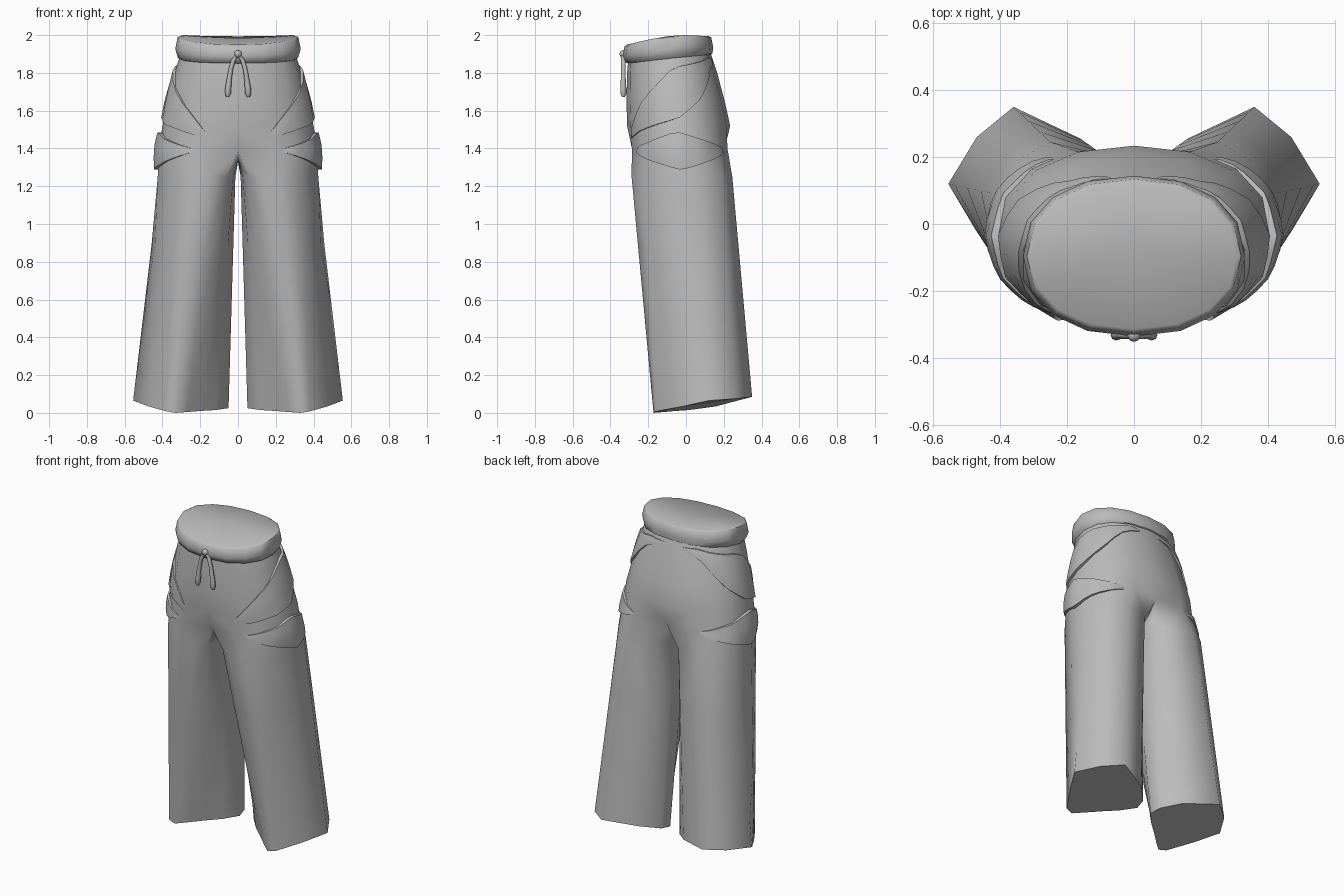
import bpy, bmesh, math
from mathutils import Vector
from mathutils.bvhtree import BVHTree

if "Cube" in bpy.data.objects:
    bpy.data.objects.remove(bpy.data.objects["Cube"])

cloth = bpy.data.materials.new("grey_cloth")
cloth.diffuse_color = (0.5, 0.5, 0.5, 1)
cloth.use_nodes = True
cloth.node_tree.nodes["Principled BSDF"].inputs["Base Color"].default_value = cloth.diffuse_color


def finish(name, bm, mirror=True, angle=50):
    bmesh.ops.recalc_face_normals(bm, faces=bm.faces)
    me = bpy.data.meshes.new(name)
    bm.to_mesh(me)
    bm.free()
    me.materials.append(cloth)
    ob = bpy.data.objects.new(name, me)
    bpy.context.collection.objects.link(ob)
    if mirror:
        mod = ob.modifiers.new("mirror", "MIRROR")
        mod.use_clip = True
        mod.merge_threshold = 0.002
    bpy.ops.object.select_all(action='DESELECT')
    bpy.context.view_layer.objects.active = ob
    ob.select_set(True)
    bpy.ops.object.shade_smooth_by_angle(angle=math.radians(angle))
    return ob


def arc(z, w, yf, yb, tilt=0.0, n=9):
    """Half outline from front centre, around the +x side, to back centre."""
    pts = []
    for i in range(n):
        a = -math.pi / 2 + math.pi * i / (n - 1)
        c, s = max(math.cos(a), 0), math.sin(a)
        x = w * c ** 0.9 if 0 < i < n - 1 else 0
        y = (yf + yb) / 2 + (yb - yf) / 2 * math.copysign(abs(s) ** 0.9, s)
        pts.append(Vector((x, y, z + tilt * (y + 0.1))))
    return pts


def bridge(bm, a, b, closed):
    n = len(a)
    for i in range(n if closed else n - 1):
        j = (i + 1) % n
        bm.faces.new((a[i], a[j], b[j], b[i]))


# Trousers: half pelvis lofted from open arcs, then one closed leg
bm = bmesh.new()
rows = [arc(1.90, .305, -.305, .125, .1), arc(1.80, .335, -.312, .165),
        arc(1.65, .372, -.315, .205), arc(1.52, .40, -.312, .234)]
split = arc(1.40, .42, -.305, .238)
split[0] = Vector((0, -.265, 1.385))
split[8] = Vector((0, .205, 1.40))
rows.append(split)
rings = [[bm.verts.new(p) for p in r] for r in rows]
for a, b in zip(rings, rings[1:]):
    bridge(bm, a, b, False)
saddle = [bm.verts.new(p) for p in ((0, .10, 1.345), (0, -.03, 1.33), (0, -.16, 1.34))]
last = rings[-1] + saddle

thigh = [(.055, -.235), (.13, -.278), (.23, -.288), (.345, -.22), (.425, -.06), (.415, .09),
         (.35, .19), (.25, .245), (.09, .205), (.022, .10), (.014, -.02), (.025, -.14)]
hem = [(.20, -.055, .01), (.27, -.12, .005), (.33, -.172, 0), (.38, -.16, .008),
       (.475, -.015, .035), (.555, .12, .065), (.47, .26, .075), (.36, .35, .085),
       (.16, .255, .06), (.065, .16, .035), (.05, .09, .025), (.12, .015, .015)]
for t in (0, .3, .6, .87, 1):
    ring = [bm.verts.new(Vector((p[0], p[1], 1.25)).lerp(Vector(q), t))
            for p, q in zip(thigh, hem)]
    bridge(bm, last, ring, True)
    last = ring
bm.faces.new(last)
bmesh.ops.recalc_face_normals(bm, faces=bm.faces)
surface = BVHTree.FromBMesh(bm)
finish("trousers", bm, angle=66)

# Waistband: bulging band whose closed top dips towards the front
bm = bmesh.new()
prev = None
for z, w, yf, yb, top in ((1.868, .300, -.300, .120, 0), (1.878, .318, -.322, .140, 0),
                          (1.925, .332, -.336, .144, .5), (1.988, .320, -.326, .134, 1),
                          (1.994, .308, -.314, .124, 1)):
    half = arc(z, w, yf, yb, .1 * (1 - top))
    for p in half:
        p.z -= top * (.055 * (max(0, -.05 - p.y) / .28) ** 1.3 + .06 * max(0, p.y - .02))
        p.z += .006 * top
    full = half + [Vector((-p.x, p.y, p.z)) for p in half[-2:0:-1]]
    ring = [bm.verts.new(p) for p in full]
    if prev:
        bridge(bm, prev, ring, True)
    prev = ring
centre = bm.verts.new((0, -.06, 1.982))
for a, b in zip(prev, prev[1:] + prev[:1]):
    bm.faces.new((a, b, centre))
finish("waistband", bm, mirror=False)


def at(table, t):
    for (a, p), (b, q) in zip(table, table[1:]):
        if t <= b:
            return p + (q - p) * (t - a) / (b - a)
    return table[-1][1]


def on_cloth(deg, z, lift):
    """Point on the trousers at an angle around the hip, lifted outwards."""
    d = Vector((math.cos(math.radians(deg)), math.sin(math.radians(deg)), 0))
    axis = Vector((.1, -.04, z))
    hit = surface.ray_cast(axis + d * 2, -d)[0]
    return (hit if hit else axis + d * .3) + d * lift


def pocket(name, top, bottom, lift, cols=16):
    """Raised patch between two edge curves, thickest at the side seam."""
    bm = bmesh.new()
    a0, a1 = top[0][0], top[-1][0]
    prev = None
    for i in range(cols + 1):
        a = a0 + (a1 - a0) * i / cols
        hi, lo = at(top, a), at(bottom, a)
        end = i in (0, cols)
        rise = .004 + lift * (1 - abs(a / (a0 if a < 0 else a1)))
        col = []
        for f, k in ((0, None), (0, .85), (.33, 1), (.67, 1), (1, .85), (1, None)):
            off = -.008 if end or k is None else rise * k
            col.append(bm.verts.new(on_cloth(a, lo + (hi - lo) * f, off)))
        if prev:
            bridge(bm, prev, col, False)
        prev = col
    bmesh.ops.remove_doubles(bm, verts=bm.verts, dist=.0005)
    finish(name, bm, angle=40)


# Hip panel sweeping from the front tip to the back waist
pocket("hip_panel",
       [(-82, 1.442), (-45, 1.645), (-7, 1.83), (30, 1.855), (68, 1.88), (108, 1.874)],
       [(-82, 1.44), (0, 1.56), (28, 1.67), (45, 1.76), (63, 1.825), (108, 1.87)], .018)

# Diamond-shaped cargo pocket
pocket("cargo_pocket",
       [(-62, 1.392), (-28, 1.44), (-2, 1.49), (28, 1.44), (64, 1.392)],
       [(-62, 1.388), (-28, 1.335), (3, 1.285), (30, 1.335), (64, 1.388)], .022)

# Drawstring: a knot and two hanging cords
bm = bmesh.new()
bmesh.ops.create_uvsphere(bm, u_segments=12, v_segments=8, radius=.02)
bmesh.ops.translate(bm, verts=bm.verts, vec=(0, -.332, 1.90))
finish("drawstring_knot", bm, mirror=False)

bm = bmesh.new()
prev = None
for x, z, r in ((.004, 1.90, .010), (.025, 1.865, .012), (.038, 1.82, .012),
                (.046, 1.77, .013), (.052, 1.72, .016), (.054, 1.69, .016), (.055, 1.672, .007)):
    ring = [bm.verts.new((x + r * math.cos(k * math.pi / 4),
                          -.332 + r * math.sin(k * math.pi / 4), z)) for k in range(8)]
    if prev:
        bridge(bm, prev, ring, True)
    else:
        bm.faces.new(ring)
    prev = ring
bm.faces.new(prev)
cord = finish("drawstring_cord", bm)
cord.modifiers["mirror"].use_clip = False
cord.modifiers["mirror"].use_mirror_merge = False
